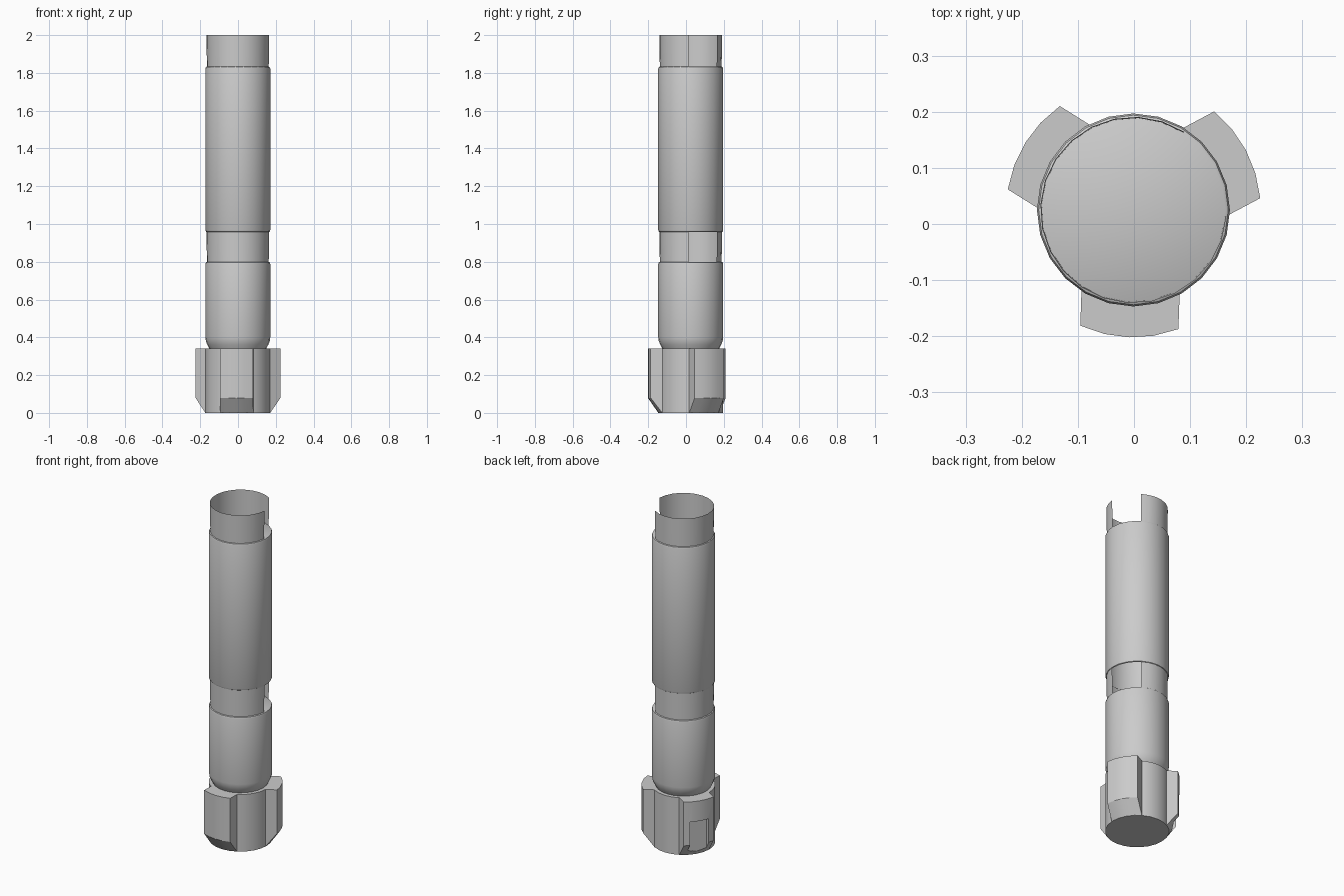
import bpy, bmesh, math

if "Cube" in bpy.data.objects:
    bpy.data.objects.remove(bpy.data.objects["Cube"])

CX, CY = -0.001, 0.025      # tube axis
SEG = 24


def make_object(name, bm, smooth=True):
    bmesh.ops.recalc_face_normals(bm, faces=bm.faces)
    me = bpy.data.meshes.new(name)
    bm.to_mesh(me)
    bm.free()
    ob = bpy.data.objects.new(name, me)
    bpy.context.collection.objects.link(ob)
    ob.location = (CX, CY, 0)
    if smooth:
        bpy.ops.object.select_all(action='DESELECT')
        ob.select_set(True)
        bpy.context.view_layer.objects.active = ob
        bpy.ops.object.shade_smooth_by_angle(angle=math.radians(32))
    return ob


def lathe(name, profile, start=0, end=360, seg=SEG, cap_top=False, cap_bottom=False):
    """Revolve (radius, z) points around the axis, fully or over an arc."""
    bm = bmesh.new()
    full = end - start == 360
    count = seg if full else seg + 1
    rows = []
    for r, z in profile:
        row = []
        for i in range(count):
            a = math.radians(start + (end - start) * i / seg)
            row.append(bm.verts.new((r * math.cos(a), r * math.sin(a), z)))
        rows.append(row)
    for lo, hi in zip(rows, rows[1:]):
        for i in range(seg):
            j = (i + 1) % count
            bm.faces.new((lo[i], lo[j], hi[j], hi[i]))
    if cap_bottom:
        bm.faces.new(rows[0])
    if cap_top:
        bm.faces.new(rows[-1])
    return make_object(name, bm)


# Main tube sections with softened rims
lathe("upper_body", [(0.164, 0.957), (0.169, 0.96), (0.172, 0.968),
                     (0.172, 1.822), (0.169, 1.83), (0.164, 1.833)], cap_top=True)
lathe("lower_body", [(0.150, 0.34), (0.161, 0.36), (0.169, 0.38), (0.172, 0.40),
                     (0.172, 0.788), (0.169, 0.797), (0.164, 0.80)], cap_top=True)

# Thin open sleeves, each with a window on the back right side
for name, z0, z1 in (("middle_sleeve", 0.80, 0.96), ("top_sleeve", 1.83, 2.0)):
    lathe(name, [(0.164, z0), (0.166, z1)], 57, 356, seg=20)

# Base collar
lathe("base_collar", [(0.172, 0.0), (0.172, 0.34)], cap_top=True, cap_bottom=True)


def fin(name, angle):
    """Parallel-sided block with a curved outer face and sloped foot."""
    bm = bmesh.new()
    half = 0.0875
    n = 4
    inner_r, outer_r = 0.13, 0.227
    rows = []
    for z, r in ((0.0, 0.172), (0.08, outer_r), (0.34, outer_r)):
        row = [bm.verts.new((inner_r, -half, z))]
        for i in range(n + 1):
            t = half * (2 * i / n - 1)
            row.append(bm.verts.new((math.sqrt(r * r - t * t), t, z)))
        row.append(bm.verts.new((inner_r, half, z)))
        rows.append(row)
    m = len(rows[0])
    for lo, hi in zip(rows, rows[1:]):
        for i in range(m):
            j = (i + 1) % m
            bm.faces.new((lo[i], lo[j], hi[j], hi[i]))
    bm.faces.new(rows[0])
    bm.faces.new(rows[-1])
    ob = make_object(name, bm)
    ob.rotation_euler.z = math.radians(angle)
    return ob


# Three fins around the collar
fins = [fin(f"fin_{i + 1}", a) for i, a in enumerate((28, 148, 268))]

# Recess in the back left fin, open at the foot
bm = bmesh.new()
bmesh.ops.create_cube(bm, size=1)
for v in bm.verts:
    v.co.x = 0.19 if v.co.x < 0 else 0.30
    v.co.y *= 0.11
    v.co.z = -0.05 if v.co.z < 0 else 0.22
cutter = make_object("recess_cutter", bm, smooth=False)
cutter.rotation_euler.z = math.radians(148)
cutter.hide_render = True
cutter.hide_viewport = True
mod = fins[1].modifiers.new("recess", 'BOOLEAN')
mod.operation = 'DIFFERENCE'
mod.solver = 'EXACT'
mod.object = cutter
